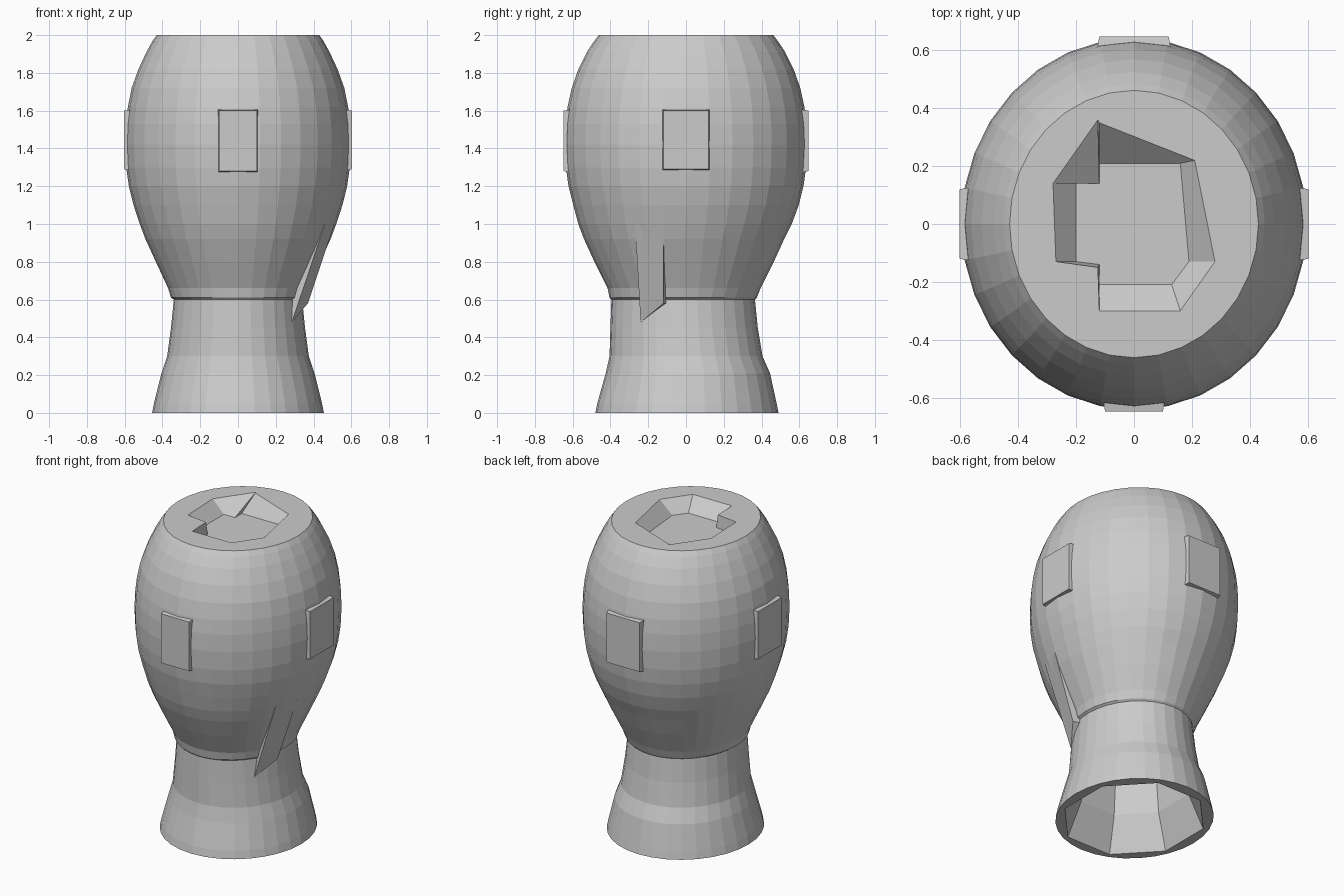
import bpy, bmesh, math

if "Cube" in bpy.data.objects:
    bpy.data.objects.remove(bpy.data.objects["Cube"])

def new_object(name, bm):
    bmesh.ops.recalc_face_normals(bm, faces=bm.faces)
    mesh = bpy.data.meshes.new(name)
    bm.to_mesh(mesh)
    bm.free()
    ob = bpy.data.objects.new(name, mesh)
    bpy.context.collection.objects.link(ob)
    return ob

def loft(name, loops):
    """Skin closed loops of equal length and cap both ends."""
    bm = bmesh.new()
    rings = [[bm.verts.new(p) for p in loop] for loop in loops]
    n = len(rings[0])
    for a, b in zip(rings, rings[1:]):
        for i in range(n):
            j = (i + 1) % n
            bm.faces.new((a[i], a[j], b[j], b[i]))
    bm.faces.new(rings[0])
    bm.faces.new(rings[-1])
    return new_object(name, bm)

def ring(z, rx, ry, cy=0.0, sides=32, turn=0.0):
    angles = [2 * math.pi * (i + turn) / sides for i in range(sides)]
    return [(rx * math.cos(a), cy + ry * math.sin(a), z) for a in angles]

def carve(target, cutter):
    mod = target.modifiers.new(cutter.name, 'BOOLEAN')
    mod.operation, mod.solver, mod.object = 'DIFFERENCE', 'EXACT', cutter
    cutter.hide_render = True
    cutter.hide_set(True)

# Goblet body: flared foot, neck and egg-shaped cup (z, x radius, y radius, y centre)
profile = [
    (0.0, 0.455, 0.485, 0.005), (0.05, 0.445, 0.475, 0.005),
    (0.21, 0.405, 0.435, 0.01), (0.30, 0.375, 0.405, 0.0),
    (0.45, 0.355, 0.39, -0.01), (0.60, 0.34, 0.38, -0.015),
    (0.61, 0.355, 0.39, -0.015), (0.66, 0.37, 0.405, -0.01),
    (0.80, 0.435, 0.475, -0.01), (0.92, 0.49, 0.53, -0.01),
    (1.0, 0.52, 0.565, -0.005), (1.1, 0.553, 0.597, 0.0),
    (1.2, 0.578, 0.622, 0.0), (1.3, 0.592, 0.636, 0.0),
    (1.42, 0.597, 0.642, 0.0), (1.53, 0.593, 0.638, 0.0),
    (1.62, 0.583, 0.627, 0.0), (1.72, 0.563, 0.605, 0.0),
    (1.82, 0.527, 0.57, 0.0), (1.91, 0.485, 0.525, 0.0),
    (1.97, 0.452, 0.485, 0.0), (2.0, 0.43, 0.462, 0.0)]
body = loft("goblet_body", [ring(*p) for p in profile])

# Uneven recess in the top
floor = [(-.20, .14), (-.12, .14), (-.12, .21), (.16, .21), (.19, -.13),
         (.13, -.21), (-.12, -.21), (-.12, -.14), (-.20, -.13)]
opening = [(-.28, .14), (-.125, .36), (-.12, .35), (.21, .22), (.28, -.13),
           (.16, -.30), (-.12, -.30), (-.125, -.15), (-.27, -.13)]
carve(body, loft("top_recess_cutter", [
    [(x, y, 1.92) for x, y in floor],
    [(x, y, 2.0) for x, y in opening],
    [(x, y, 2.1) for x, y in opening]]))

# Eight-sided hollow under the foot
hollow = [(-0.1, .43, .46), (0.0, .42, .45), (0.22, .33, .36), (0.62, .28, .31)]
carve(body, loft("foot_hollow_cutter",
                 [ring(z, rx, ry, 0, 8, 0.5) for z, rx, ry in hollow]))

# Flat plates on the four sides of the cup
def plate(name, angle, reach, half_width, z0, z1):
    c, s = math.cos(angle), math.sin(angle)
    w, inset = half_width, 0.07
    def turned(d, grow):
        pts = [(-w - grow, z0 - grow), (w + grow, z0 - grow),
               (w + grow, z1 + grow), (-w - grow, z1 + grow)]
        return [(d * c - t * s, d * s + t * c, z) for t, z in pts]
    return loft(name, [turned(reach - inset, 0.012), turned(reach, 0)])

plate("front_plate", -math.pi / 2, 0.648, 0.10, 1.28, 1.60)
plate("back_plate", math.pi / 2, 0.648, 0.12, 1.28, 1.60)
plate("right_plate", 0, 0.603, 0.12, 1.29, 1.60)
plate("left_plate", math.pi, 0.603, 0.12, 1.29, 1.60)

# Tapered flap hanging from the cup over the front right of the neck
outer = [(.46, -.27, 1.0), (.51, -.12, 1.0), (.37, -.12, .58), (.285, -.24, .48)]
inner = [(x * .86, y * .86, z) for x, y, z in outer]
loft("neck_flap", [inner, outer])
